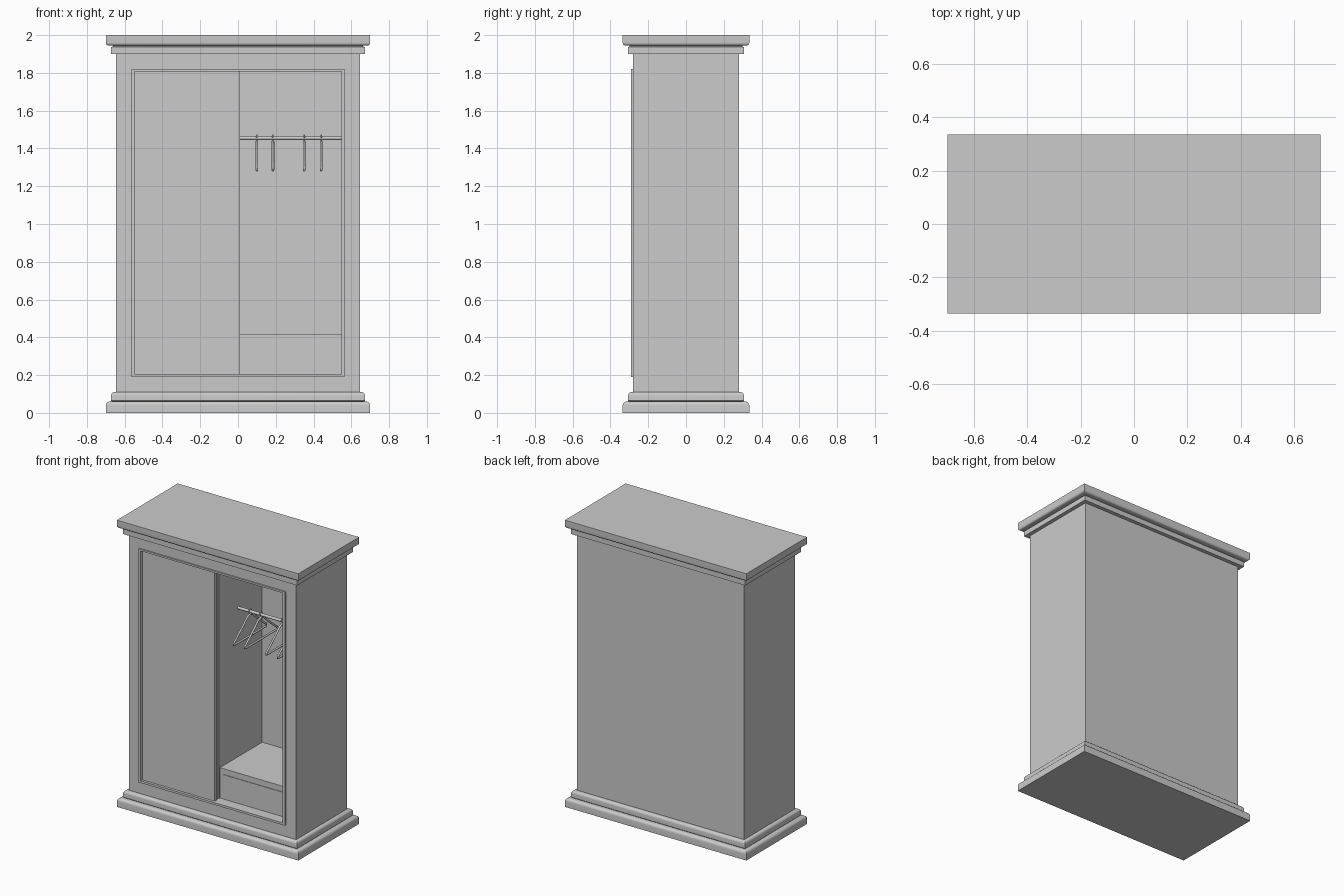
import bpy, bmesh, math
from mathutils import Vector

if "Cube" in bpy.data.objects:
    bpy.data.objects.remove(bpy.data.objects["Cube"])


def add_mesh(name, bm, smooth=False):
    bmesh.ops.recalc_face_normals(bm, faces=bm.faces)
    me = bpy.data.meshes.new(name)
    bm.to_mesh(me)
    bm.free()
    ob = bpy.data.objects.new(name, me)
    bpy.context.collection.objects.link(ob)
    if smooth:
        bpy.ops.object.select_all(action='DESELECT')
        ob.select_set(True)
        bpy.context.view_layer.objects.active = ob
        bpy.ops.object.shade_smooth_by_angle(angle=math.radians(35))
    return ob


def loft(name, rings, closed=False, smooth=False):
    bm = bmesh.new()
    vs = [[bm.verts.new(p) for p in r] for r in rings]
    pairs = list(zip(vs, vs[1:])) + ([(vs[-1], vs[0])] if closed else [])
    for a, b in pairs:
        for i in range(4):
            j = (i + 1) % 4
            bm.faces.new((a[i], a[j], b[j], b[i]))
    if not closed:
        bm.faces.new(vs[0])
        bm.faces.new(vs[-1])
    return add_mesh(name, bm, smooth)


def flat_ring(out, z):
    """Horizontal rectangle around the body, pushed out by 'out'."""
    x, y = 0.645 + out, 0.28 + out
    return [(-x, -y, z), (x, -y, z), (x, y, z), (-x, y, z)]


def front_ring(x, z0, z1, y):
    """Upright rectangle facing the front."""
    return [(-x, y, z0), (x, y, z0), (x, y, z1), (-x, y, z1)]


def box(name, x0, x1, y0, y1, z0, z1):
    return loft(name, [[(x0, y0, z), (x1, y0, z), (x1, y1, z), (x0, y1, z)]
                       for z in (z0, z1)])


def arc(o, z, r, a0, a1, n=5):
    """Quarter-round points (overhang, height) for moulding profiles."""
    return [(o + r * math.cos(math.radians(a0 + (a1 - a0) * i / n)),
             z + r * math.sin(math.radians(a0 + (a1 - a0) * i / n))) for i in range(n + 1)]


# hollow cabinet body, open at the front
loft("cabinet_body", [front_ring(0.645, 0.11, 1.90, 0.28), front_ring(0.645, 0.11, 1.90, -0.28),
                      front_ring(0.55, 0.203, 1.81, -0.28), front_ring(0.55, 0.203, 1.81, 0.255)])

# raised trim around the opening
loft("opening_trim", [front_ring(0.565, 0.19, 1.82, -0.275), front_ring(0.565, 0.19, 1.82, -0.29),
                      front_ring(0.548, 0.205, 1.808, -0.29), front_ring(0.548, 0.205, 1.808, -0.265)],
     closed=True)

# stepped plinth with rounded upper edges
plinth = [(0.055, 0.0)] + arc(0.035, 0.04, 0.02, 0, 90) + [(0.022, 0.06), (0.027, 0.065)] \
    + arc(0.009, 0.092, 0.018, 0, 90) + [(-0.002, 0.11)]
loft("plinth", [flat_ring(o, z) for o, z in plinth], smooth=True)

# stepped cornice with rounded lower edge
cornice = [(-0.002, 1.90), (0.027, 1.90), (0.027, 1.936), (0.018, 1.94), (0.018, 1.945)] \
    + arc(0.04, 1.96, 0.015, -90, 0) + [(0.055, 2.0)]
loft("cornice", [flat_ring(o, z) for o, z in cornice], smooth=True)

# both sliding doors stand on the left, one behind the other
box("front_sliding_door", -0.548, 0.01, -0.272, -0.252, 0.205, 1.808)
box("rear_sliding_door", -0.548, 0.005, -0.246, -0.226, 0.205, 1.808)

# divider between the two compartments
box("divider", -0.012, 0.008, -0.22, 0.257, 0.203, 1.81)

# drawer unit at the bottom of the open side
box("drawer_case", 0.008, 0.55, -0.21, 0.257, 0.203, 0.415)
box("drawer_front", 0.03, 0.53, -0.214, -0.205, 0.225, 0.375)

# hanging rail
bm = bmesh.new()
bmesh.ops.create_cone(bm, cap_ends=True, segments=20, radius1=0.01, radius2=0.01, depth=0.545)
rail = add_mesh("hanging_rail", bm, smooth=True)
rail.rotation_euler = (0, math.pi / 2, 0)
RAIL = Vector((0.278, -0.01, 1.455))
rail.location = RAIL

# one hanger as two bent tubes: shoulders with crossbar, and the hook
side = [(0.03, -0.03), (0.08, -0.075), (0.14, -0.125), (0.178, -0.155), (0.178, -0.168), (0.165, -0.17)]
body = [(0, -0.018)] + side + [(-y, z) for y, z in reversed(side)]
hook = [(0, -0.018)] + [(0.015 * math.cos(math.radians(a)), 0.015 * math.sin(math.radians(a)))
                        for a in range(-60, 181, 30)]


def tube(name, pts, radius, cyclic):
    cu = bpy.data.curves.new(name, 'CURVE')
    cu.dimensions = '3D'
    cu.bevel_depth = radius
    cu.bevel_resolution = 2
    cu.use_fill_caps = True
    sp = cu.splines.new('POLY')
    sp.points.add(len(pts) - 1)
    for p, (y, z) in zip(sp.points, pts):
        p.co = (0, y, z, 1)
    sp.use_cyclic_u = cyclic
    return cu


shoulders = tube("hanger_shoulders", body, 0.007, True)
hooks = tube("hanger_hook", hook, 0.004, False)
for x in (0.10, 0.185, 0.35, 0.44):
    for data in (shoulders, hooks):
        ob = bpy.data.objects.new(data.name, data)
        ob.location = (x, RAIL.y, RAIL.z)
        bpy.context.collection.objects.link(ob)
